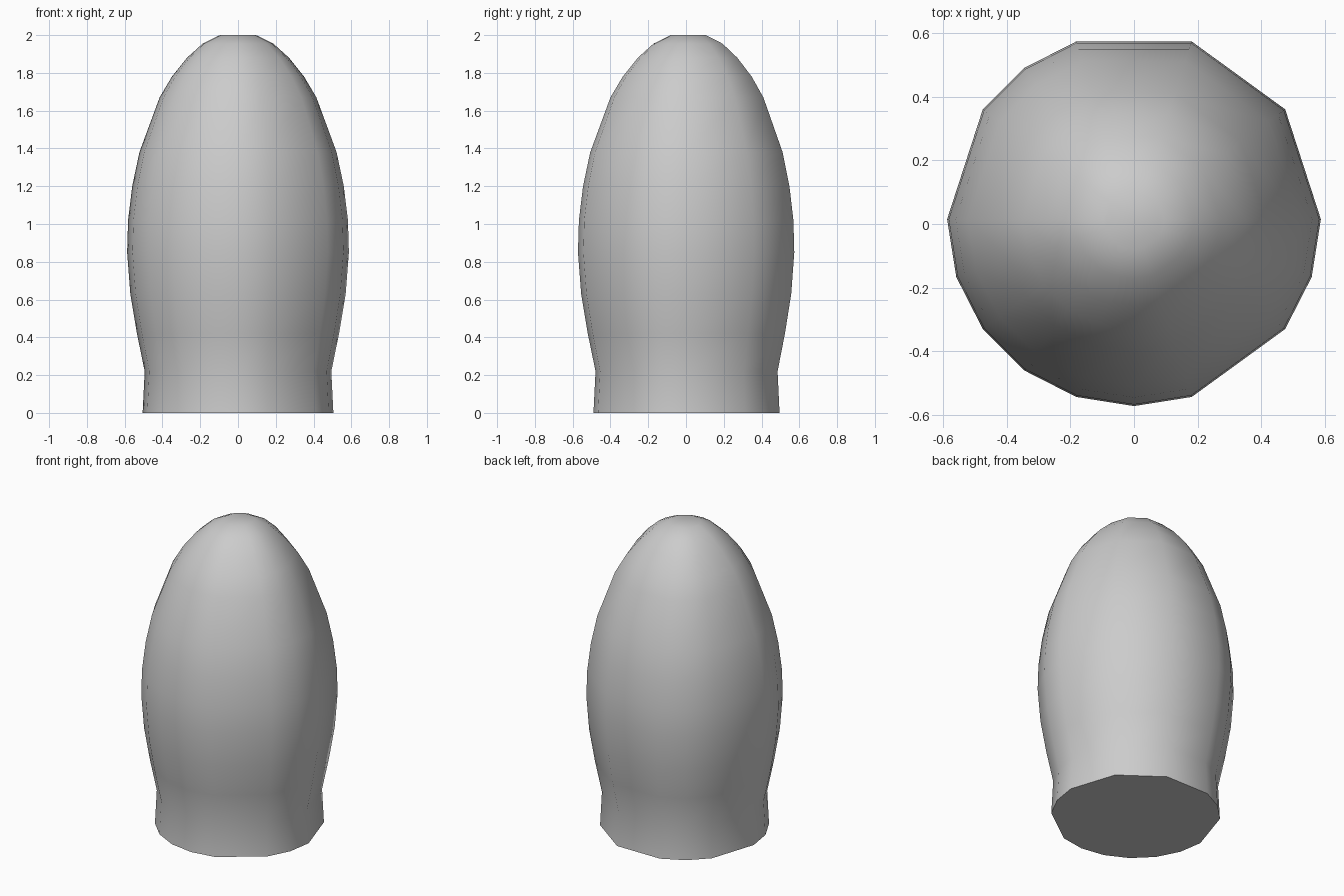
import bpy, bmesh, math

if "Cube" in bpy.data.objects:
    bpy.data.objects.remove(bpy.data.objects["Cube"])

# Profile from base to tip as (radius, height)
PROFILE = [(0.505, 0), (0.494, 0.22), (0.535, 0.42), (0.57, 0.63), (0.587, 0.85),
           (0.582, 1.02), (0.56, 1.2), (0.522, 1.38), (0.415, 1.67), (0.35, 1.78),
           (0.27, 1.88), (0.187, 1.955), (0.095, 2.0)]
# Uneven cross-section: the corners kept from a 20-sided ring
STEPS = [0, 2, 4, 6, 7, 8, 10, 11, 12, 13, 14, 15, 16, 18, 19]
Y_OFFSET = 0.015

# Domed body with flared collar
bm = bmesh.new()
rings = []
for r, z in PROFILE:
    rings.append([bm.verts.new((r * math.cos(s * math.pi / 10),
                                r * math.sin(s * math.pi / 10) + Y_OFFSET, z))
                  for s in STEPS])
n = len(STEPS)
for a, b in zip(rings, rings[1:]):
    for i in range(n):
        j = (i + 1) % n
        bm.faces.new((a[i], a[j], b[j], b[i]))

# Flat bottom and small flat tip
bm.faces.new(rings[0][::-1])
bm.faces.new(rings[-1])

mesh = bpy.data.meshes.new("domed_body")
bm.to_mesh(mesh)
bm.free()
body = bpy.data.objects.new("domed_body", mesh)
bpy.context.collection.objects.link(body)
bpy.context.view_layer.objects.active = body
body.select_set(True)
bpy.ops.object.shade_smooth_by_angle(angle=math.radians(50))
